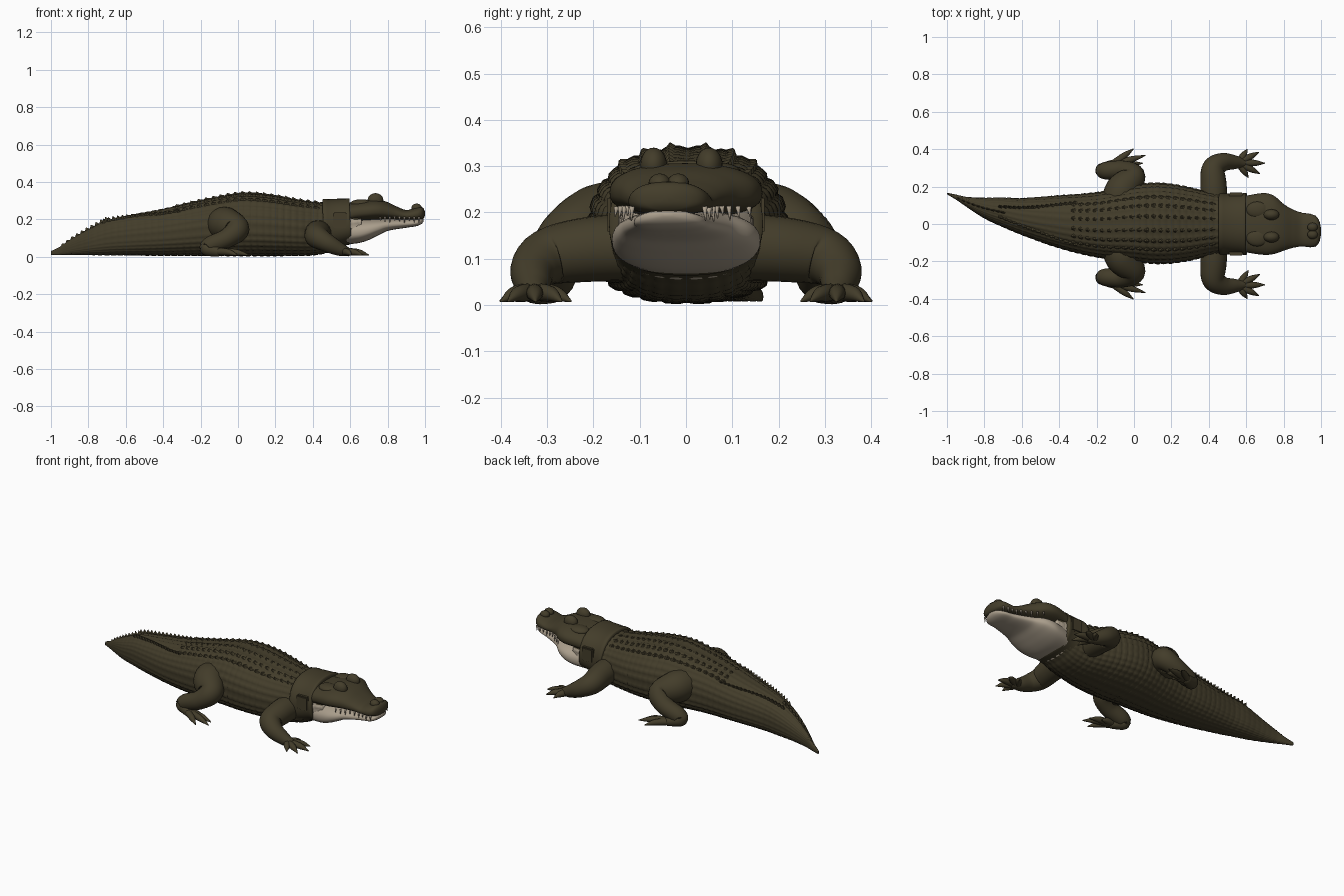
import bpy, bmesh, math
from mathutils import Vector

if "Cube" in bpy.data.objects:
    bpy.data.objects.remove(bpy.data.objects["Cube"])

def mat(name, rgb):
    m = bpy.data.materials.new(name)
    m.diffuse_color = (*rgb, 1)
    m.use_nodes = True
    m.node_tree.nodes["Principled BSDF"].inputs["Base Color"].default_value = m.diffuse_color
    return m

OLIVE = mat("dark olive hide", (0.056, 0.046, 0.023))
CREAM = mat("pale throat", (0.40, 0.34, 0.26))

def finish(bm, name, mats, smooth=True, rule=None):
    bmesh.ops.recalc_face_normals(bm, faces=bm.faces)
    for f in bm.faces:
        f.smooth = smooth
        if rule and rule(f.calc_center_median()):
            f.material_index = 1
    me = bpy.data.meshes.new(name)
    bm.to_mesh(me)
    bm.free()
    ob = bpy.data.objects.new(name, me)
    bpy.context.collection.objects.link(ob)
    for m in mats:
        me.materials.append(m)
    return ob

def interp(st, x):
    """Smooth curve through stations, keyed on the first column."""
    i = 0
    while i < len(st) - 2 and x > st[i + 1][0]:
        i += 1
    def slope(k, c):
        a, b = st[max(k - 1, 0)], st[min(k + 1, len(st) - 1)]
        return (b[c] - a[c]) / (b[0] - a[0])
    h = st[i + 1][0] - st[i][0]
    u = (x - st[i][0]) / h
    return [(2*u**3 - 3*u*u + 1) * st[i][c] + (u**3 - 2*u*u + u) * h * slope(i, c)
            + (3*u*u - 2*u**3) * st[i + 1][c] + (u**3 - u*u) * h * slope(i + 1, c)
            for c in range(1, len(st[0]))]

def skin(bm, rings):
    vs = [[bm.verts.new(p) for p in r] for r in rings]
    n = len(vs[0])
    for a, b in zip(vs, vs[1:]):
        for j in range(n):
            bm.faces.new((a[j], a[(j + 1) % n], b[(j + 1) % n], b[j]))
    bm.faces.new(vs[0])
    bm.faces.new(vs[-1])

def section(st, x, t, bump=0.0, grow=1.0):
    """Point on a rounded cross-section: stations are x, y centre, half width, low z, high z."""
    yc, w, lo, hi = interp(st, x)
    c, s = math.cos(t), math.sin(t)
    zm = lo + 0.45 * (hi - lo)
    p = 0.9 if s > 0 else 0.75
    f = grow
    if bump:
        f -= bump * (1 - min(1, 1.5 * abs(math.sin(math.pi * x / 0.036)) ** 0.7 * abs(math.sin(14 * t)) ** 0.5))
    y = yc + f * w * math.copysign(abs(c) ** 0.85, c)
    z = zm + f * ((hi - zm) if s > 0 else (zm - lo)) * math.copysign(abs(s) ** p, s)
    return Vector((x, y, z))

def loft(name, st, n, seg, mats, bump=0.0, rule=None):
    bm = bmesh.new()
    x0, x1 = st[0][0], st[-1][0]
    skin(bm, [[section(st, x0 + (x1 - x0) * i / n, 2 * math.pi * j / seg, bump)
               for j in range(seg)] for i in range(n + 1)])
    return finish(bm, name, mats, rule=rule)

def tube(bm, pts, steps=6, seg=16):
    """Rounded limb through (x, y, z, radius) points."""
    st = [(i, *p) for i, p in enumerate(pts)]
    N = (len(pts) - 1) * steps
    cs = [interp(st, i / steps) for i in range(N + 1)]
    rings = []
    def ring(c, d, r):
        u = d.cross(Vector((0, 0, 1)))
        u = u.normalized() if u.length > 1e-4 else Vector((1, 0, 0))
        v = u.cross(d)
        rings.append([c + r * (math.cos(a) * u + math.sin(a) * v)
                      for a in (2 * math.pi * j / seg for j in range(seg))])
    for i, c in enumerate(cs):
        d = (Vector(cs[min(i + 1, N)][:3]) - Vector(cs[max(i - 1, 0)][:3])).normalized()
        ring(Vector(c[:3]), d, c[3])
        if i == N:
            for k in (0.5, 0.85, 0.98):
                ring(Vector(c[:3]) + d * c[3] * k, d, c[3] * math.sqrt(1 - k * k))
    skin(bm, rings)

def ball(bm, c, s):
    r = bmesh.ops.create_uvsphere(bm, u_segments=20, v_segments=12, radius=1)
    for v in r["verts"]:
        v.co = Vector(c) + Vector((v.co.x * s[0], v.co.y * s[1], v.co.z * s[2]))

# Body, tail and neck
BODY = [(-1, .163, .004, .008, .03), (-.95, .143, .014, .008, .055), (-.9, .12, .026, .008, .09),
        (-.8, .085, .056, .008, .147), (-.7, .062, .08, .007, .195), (-.6, .04, .10, .006, .22),
        (-.4, .012, .143, .004, .258), (-.2, -.004, .176, .003, .305), (0, .004, .207, .002, .343),
        (.1, .004, .219, .002, .342), (.2, .002, .215, .002, .33), (.3, 0, .198, .003, .312),
        (.4, 0, .172, .006, .297), (.5, 0, .155, .025, .288), (.57, 0, .15, .058, .287),
        (.66, 0, .14, .09, .275)]
loft("body_and_tail", BODY, 240, 112, [OLIVE, CREAM], 0.03,
     lambda c: c.x > 0.56 and c.z < 0.2)

# Keeled scutes along back and tail
bm = bmesh.new()
def scute(x, deg, length, width, height):
    t = math.pi / 2 + math.radians(deg)
    p = section(BODY, x, t)
    q = section(BODY, x, t, grow=0.9)
    n = (p - q)
    n.x = 0
    n.normalize()
    fwd = (section(BODY, x + .02, t) - p).normalized()
    side = fwd.cross(n)
    base = [bm.verts.new(p - n * .004 + fwd * a * length / 2 + side * b * width / 2)
            for a, b in ((1, 0), (.2, 1), (-1, .5), (-1, -.5), (.2, -1))]
    top = bm.verts.new(p + n * height - fwd * length * .3)
    bm.faces.new(base)
    for i in range(5):
        bm.faces.new((base[i], base[(i + 1) % 5], top))
for i in range(20):
    for k in (-2.5, -1.5, -.5, .5, 1.5, 2.5):
        scute(-.32 + i * .039, k * 15, .036, .028, .008)
for i in range(17):
    for s in (-1, 1):
        scute(-.31 - i * .025, s * (42 - i * 1.5), .034, .018, .012 + .0006 * i)
for i in range(10):
    scute(-.7 - i * .026, 0, .034, .014, .022 - .0014 * i)
finish(bm, "back_scutes", [OLIVE], smooth=False)

# Head and lower jaw, turned slightly to one side
HEAD = [(.56, 0, .14, .17, .28), (.62, 0, .155, .185, .295), (.7, 0, .165, .192, .305),
        (.75, -.005, .155, .196, .305), (.8, -.018, .125, .198, .292), (.85, -.025, .102, .198, .268),
        (.9, -.03, .09, .196, .25), (.95, -.036, .088, .195, .262), (.98, -.039, .074, .2, .266),
        (.995, -.04, .045, .207, .255), (1, -.04, .015, .22, .24)]
loft("head", HEAD, 70, 56, [OLIVE], 0.0)
JAW = [(.57, 0, .14, .065, .2), (.65, 0, .156, .074, .203), (.7, 0, .16, .09, .205),
       (.75, -.005, .148, .114, .205), (.8, -.018, .119, .138, .204), (.9, -.03, .084, .155, .202),
       (.96, -.037, .072, .165, .203), (.985, -.039, .045, .178, .205), (.993, -.04, .012, .19, .2)]
loft("lower_jaw", JAW, 50, 48, [CREAM])

# Eye ridges, nostril bumps and brow
bm = bmesh.new()
for s in (-1, 1):
    ball(bm, (.735, -.01 + s * .06, .303), (.042, .029, .037))
    ball(bm, (.66, s * .075, .285), (.06, .045, .022))
    ball(bm, (.955, -.037 + s * .02, .262), (.028, .024, .022))
finish(bm, "eye_and_nose_bumps", [OLIVE])

# Teeth hanging along the upper lip
bm = bmesh.new()
for i in range(9):
    x = .76 + i * .026
    yc, w, lo, hi = interp(HEAD, x)
    for s in (-1, 1):
        tube(bm, [(x, yc + s * w * .95, lo + .016, .006),
                  (x, yc + s * w * .97, lo - .004 - .005 * (i % 3), .0015)], 2, 8)
finish(bm, "teeth", [CREAM])

# Neck collar: wide band leaning forward toward the throat
bm = bmesh.new()
NECK = [(.44, 0, .164, .025, .307), (.52, 0, .166, .045, .312), (.6, 0, .166, .07, .312)]
rings = []
for x, g in ((.452, .88), (.452, .99), (.457, 1), (.475, 1), (.48, .985), (.53, .985),
             (.575, .985), (.58, 1), (.592, 1), (.597, .99), (.597, .88)):
    r = [section(NECK, x, 2 * math.pi * j / 64, grow=g) for j in range(64)]
    for p in r:
        p.x += .12 * max(0, .25 - p.z) * .5
    rings.append(r)
skin(bm, rings)
finish(bm, "neck_band", [OLIVE])

# Side clasps on the band
for s in (-1, 1):
    bm = bmesh.new()
    r = bmesh.ops.create_cube(bm, size=1)
    for v in r["verts"]:
        v.co = Vector((.545 + v.co.x * .075, s * .157 + v.co.y * .025, .195 + v.co.z * .085))
    bmesh.ops.bevel(bm, geom=bm.edges[:], offset=.006, segments=2, affect='EDGES')
    finish(bm, "band_clasp", [OLIVE], smooth=False)

# Legs and clawed feet
FRONT = [(.43, .11, .125, .072), (.425, .21, .12, .07), (.425, .295, .105, .062),
         (.475, .33, .075, .05), (.54, .33, .042, .037), (.585, .325, .026, .024)]
HIND = [(-.09, .11, .175, .088), (-.06, .185, .172, .09), (-.005, .255, .145, .066),
        (-.06, .287, .098, .052), (-.145, .285, .062, .048), (-.165, .29, .042, .038),
        (-.11, .318, .028, .027)]
FRONT_TOES = [(.605, .398), (.665, .383), (.698, .325), (.67, .27), (.61, .25)]
HIND_TOES = [(-.005, .4), (.058, .366), (.045, .325), (-.02, .298)]
for s, side in ((-1, "right"), (1, "left")):
    for part, leg, toes, root in (("front", FRONT, FRONT_TOES, (.56, .328)),
                                  ("hind", HIND, HIND_TOES, (-.12, .315))):
        bm = bmesh.new()
        tube(bm, [(x, s * y, z, r) for x, y, z, r in leg], 8, 24)
        for tx, ty in toes:
            mid = [root[i] + .6 * ((tx, ty)[i] - root[i]) for i in (0, 1)]
            tube(bm, [(root[0], s * root[1], .028, .02), (mid[0], s * mid[1], .024, .017),
                      (tx, s * ty, .009, .003)], 5, 12)
        finish(bm, part + "_leg_" + side, [OLIVE])
